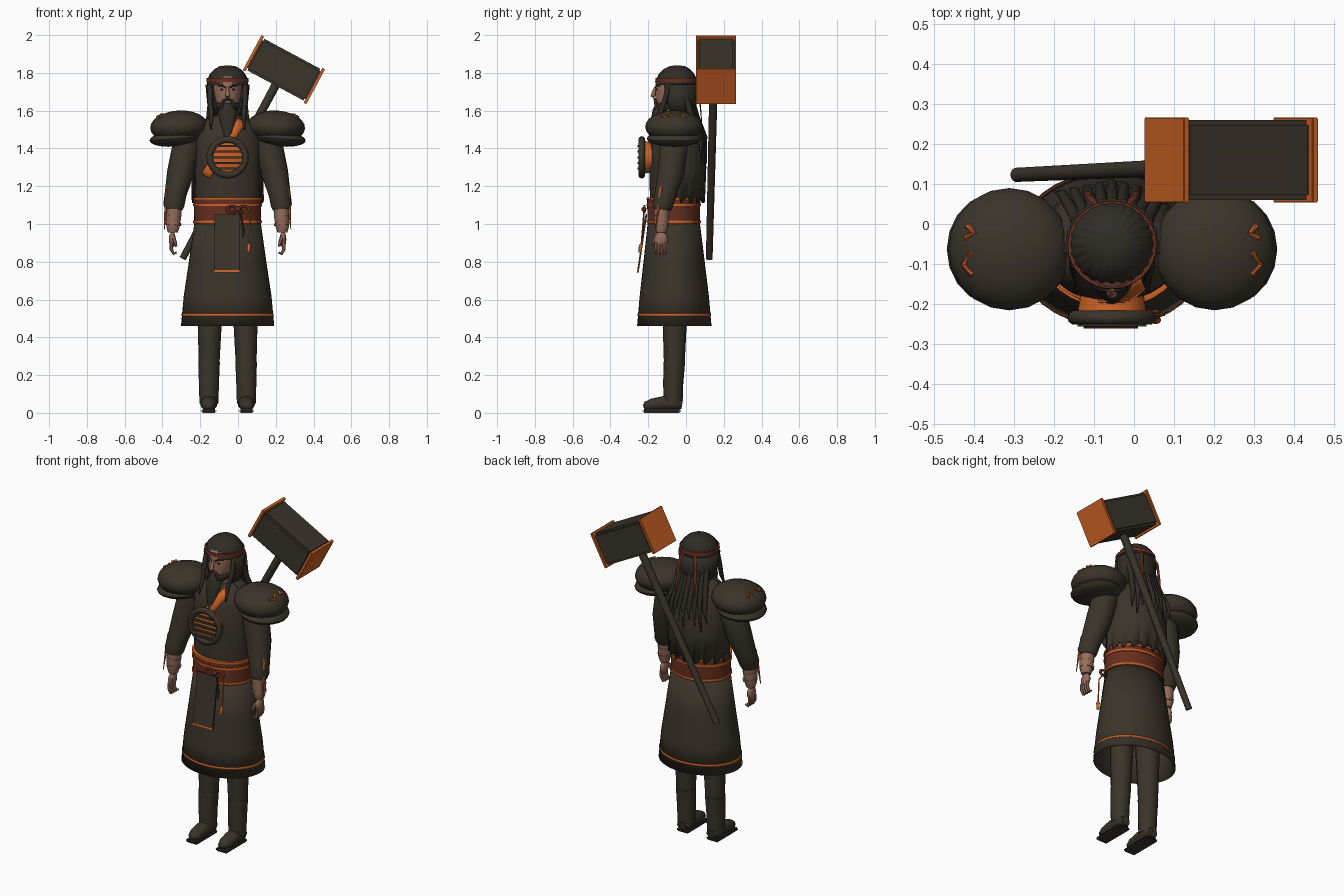
import bpy, bmesh, math
from mathutils import Vector, Euler

if "Cube" in bpy.data.objects:
    bpy.data.objects.remove(bpy.data.objects["Cube"])

CX, CY = -0.055, -0.065          # body axis


def material(name, rgb):
    m = bpy.data.materials.new(name)
    m.diffuse_color = (*rgb, 1)
    m.use_nodes = True
    m.node_tree.nodes["Principled BSDF"].inputs["Base Color"].default_value = m.diffuse_color
    return m


CLOTH = material("dark cloth", (0.042, 0.034, 0.023))
HAIR = material("dark hair", (0.030, 0.025, 0.019))
ORANGE = material("burnt orange", (0.60, 0.12, 0.018))
RED = material("red brown", (0.135, 0.028, 0.014))
SKIN = material("skin", (0.30, 0.15, 0.10))


def finish(name, bm, mat, angle=40, thick=0):
    bmesh.ops.recalc_face_normals(bm, faces=bm.faces)
    me = bpy.data.meshes.new(name)
    bm.to_mesh(me)
    bm.free()
    ob = bpy.data.objects.new(name, me)
    bpy.context.collection.objects.link(ob)
    me.materials.append(mat)
    bpy.ops.object.select_all(action='DESELECT')
    ob.select_set(True)
    bpy.context.view_layer.objects.active = ob
    bpy.ops.object.shade_smooth_by_angle(angle=math.radians(angle))
    if thick:
        mod = ob.modifiers.new("thickness", 'SOLIDIFY')
        mod.thickness = thick
    return ob


def skin_rings(bm, rings, closed=True, caps=True):
    vs = [[bm.verts.new(p) for p in r] for r in rings]
    n = len(vs[0])
    for a, b in zip(vs, vs[1:]):
        for i in range(n if closed else n - 1):
            j = (i + 1) % n
            bm.faces.new((a[i], a[j], b[j], b[i]))
    if caps and closed:
        bm.faces.new(vs[0])
        bm.faces.new(vs[-1])


def shell(name, rows, mat, n=32, arc=None, ripple=0, waves=0, caps=True, thick=0, jag=0):
    """Loft of level ellipses (z, cy, rx, ry), optionally only an arc of them."""
    a0, a1 = arc or (0, 360)
    m = n + 1 if arc else n
    rings = []
    for k, (z, cy, rx, ry) in enumerate(rows):
        ring = []
        for i in range(m):
            a = math.radians(a0 + (a1 - a0) * i / n)
            f = 1 + ripple * math.cos(waves * a)
            dz = jag * (i % 4) / 3 if k == 0 else 0
            ring.append((CX + rx * f * math.cos(a), cy + ry * f * math.sin(a), z + dz))
        rings.append(ring)
    bm = bmesh.new()
    skin_rings(bm, rings, not arc, caps)
    return finish(name, bm, mat, 40, thick)


def tube(name, pts, mat, n=10, flat=1.0):
    """Tapered tube through (x, y, z, radius) points; flat squeezes its depth."""
    P = [Vector(p[:3]) for p in pts]
    rings = []
    for i, p in enumerate(P):
        t = (P[min(i + 1, len(P) - 1)] - P[max(i - 1, 0)]).normalized()
        u = t.cross(Vector((0, 1, 0)) if abs(t.y) < 0.9 else Vector((0, 0, 1))).normalized()
        v = t.cross(u)
        r = pts[i][3]
        rings.append([p + r * (u * math.cos(a) + v * flat * math.sin(a))
                      for a in (2 * math.pi * k / n for k in range(n))])
    bm = bmesh.new()
    skin_rings(bm, rings)
    return finish(name, bm, mat, 50)


def box(name, loc, size, mat, rot=(0, 0, 0), bevel=0):
    bm = bmesh.new()
    bmesh.ops.create_cube(bm, size=1)
    bmesh.ops.scale(bm, vec=size, verts=bm.verts)
    if bevel:
        bmesh.ops.bevel(bm, geom=bm.edges[:], offset=bevel, segments=2, affect='EDGES')
    ob = finish(name, bm, mat, 30)
    ob.location, ob.rotation_euler = loc, rot
    return ob


def ball(name, loc, size, mat, rot=(0, 0, 0), u=20, v=12):
    bm = bmesh.new()
    bmesh.ops.create_uvsphere(bm, u_segments=u, v_segments=v, radius=1)
    bmesh.ops.scale(bm, vec=size, verts=bm.verts)
    ob = finish(name, bm, mat, 50)
    ob.location, ob.rotation_euler = loc, rot
    return ob


def ring(name, loc, R, r, mat, sx=1.0):
    """Torus facing the front."""
    pts = [[(sx * (R + r * math.cos(b)) * math.cos(a), r * math.sin(b), (R + r * math.cos(b)) * math.sin(a))
            for b in (2 * math.pi * j / 10 for j in range(10))]
           for a in (2 * math.pi * i / 32 for i in range(33))]
    bm = bmesh.new()
    skin_rings(bm, pts, True, False)
    bmesh.ops.remove_doubles(bm, verts=bm.verts, dist=1e-5)
    ob = finish(name, bm, mat, 60)
    ob.location = loc


# Robe: skirt, hem stripe, torso, belt
shell("skirt", [(0.46, -0.062, .247, .197), (0.62, -0.062, .232, .183), (0.8, -0.063, .205, .162),
                (1.04, CY, .171, .134)], CLOTH, 40, caps=False, thick=0.008)
shell("hem_stripe", [(0.513, -0.062, .2445, .1945), (0.525, -0.062, .2435, .1935)], ORANGE, 40, caps=False, thick=0.004)
TORSO = [(1.1, CY, .170, .125), (1.3, CY, .174, .130), (1.46, CY, .178, .125),
         (1.53, CY, .145, .100), (1.575, CY, .070, .065)]
shell("torso", TORSO, CLOTH)
shell("belt", [(1.0, CY, .178, .140), (1.07, CY, .177, .140), (1.14, CY, .181, .141)], RED)
for z in (1.012, 1.1, 1.135):
    shell("belt_stripe", [(z - .006, CY, .183, .145), (z + .006, CY, .183, .145)], ORANGE)
shell("back_cape", [(1.11, CY, .190, .165), (1.3, CY, .185, .172), (1.46, CY, .180, .165),
                    (1.54, CY, .145, .125), (1.585, CY, .07, .08)], CLOTH, 40, arc=(-5, 185),
      ripple=0.012, waves=26, thick=0.008, jag=0.04)


def front_y(x, z):
    for a, b in zip(TORSO, TORSO[1:]):
        if a[0] <= z <= b[0]:
            t = (z - a[0]) / (b[0] - a[0])
            rx, ry = (a[i] + t * (b[i] - a[i]) for i in (2, 3))
            return CY - ry * math.sqrt(max(0, 1 - ((x - CX) / rx) ** 2))
    return CY


# Diagonal lapel lying on the chest
bm = bmesh.new()
strip = []
for i in range(17):
    t = i / 16
    x, z = 0.022 - 0.195 * t, 1.55 - 0.295 * t
    row = [(x + w * .83, z - w * .55) for w in (-.026, 0, .026)]
    strip.append([(px, front_y(px, pz) - .008, pz) for px, pz in row])
skin_rings(bm, strip, False, False)
finish("lapel", bm, ORANGE, 40, 0.006)

# Chest medallion with bars
shell_y = -0.222
tube("medallion_face", [(CX, -.18, 1.353, .08), (CX, -.232, 1.353, .088), (CX, -.242, 1.353, .07)], ORANGE, 32)
ring("medallion_rim", (CX, -.234, 1.353), .094, .018, CLOTH)
for k in range(-2, 3):
    z = k * .03
    box("medallion_bar", (CX, -.247, 1.353 + z), (2 * math.sqrt(.086 ** 2 - z * z), .02, .011), CLOTH)

# Apron, bow and tassel on the belt
box("apron", (CX - .003, -.232, .9), (.135, .009, .31), CLOTH, (-.146, 0, 0))
box("apron_trim", (CX - .003, -.2545, .75), (.137, .011, .013), ORANGE, (-.146, 0, 0))
for s in (-1, 1):
    ring("bow_loop", (CX + .055 + s * .032, -.22, 1.078), .017, .006, RED, 1.5)
ball("bow_knot", (CX + .055, -.222, 1.078), (.014, .014, .014), RED)
tube("tassel_cord", [(.035, -.222, 1.07, .004), (.062, -.226, 1.03, .004), (.06, -.236, .9, .004)], ORANGE, 6)
tube("tassel", [(.06, -.236, .9, .004), (.058, -.24, .885, .01), (.055, -.243, .85, .008)], ORANGE, 8)
tube("bow_end", [(.01, -.222, 1.07, .005), (.03, -.228, .97, .006), (.028, -.234, .93, .004)], CLOTH, 6)

# Paired limbs and shoulder armour
for s in (-1, 1):
    def X(d):
        return CX + s * d
    tube("leg", [(X(.085), -.06, .85, .075), (X(.095), -.06, .46, .063), (X(.098), -.062, .26, .055)], CLOTH, 16)
    tube("boot_shaft", [(X(.098), -.062, .27, .057), (X(.099), -.068, .15, .053), (X(.099), -.068, .05, .05)], CLOTH, 16)
    tube("boot_foot", [(X(.099), -.02, .045, .03), (X(.099), -.05, .05, .046), (X(.099), -.12, .052, .044),
                       (X(.1), -.18, .042, .040), (X(.1), -.215, .036, .028), (X(.1), -.226, .034, .01)], CLOTH, 14, .85)
    box("boot_sole", (X(.1), -.128, .01), (.08, .205, .02), CLOTH, bevel=.008)

    tube("sleeve", [(X(.19), -.06, 1.5, .06), (X(.22), -.065, 1.4, .075), (X(.25), -.08, 1.27, .071),
                    (X(.275), -.108, 1.16, .058), (X(.285), -.125, 1.1, .056), (X(.286), -.128, 1.075, .046)], CLOTH, 18)
    tube("forearm", [(X(.283), -.126, 1.1, .041), (X(.287), -.13, 1.03, .040), (X(.29), -.13, .98, .034),
                     (X(.29), -.13, .955, .026)], SKIN, 14)
    for z in (1.045, 1.0):
        tube("wrist_wrap", [(X(.286), -.129, z + .006, .042), (X(.287), -.13, z - .006, .041)], SKIN, 14)
    ball("palm", (X(.293), -.132, .918), (.018, .036, .042), SKIN, u=12, v=8)
    for k in range(4):
        y = -.158 + k * .017
        tube("finger", [(X(.298), y, .9, .010), (X(.298), y - .002, .865, .009), (X(.285), y - .003, .842, .008),
                        (X(.270), y - .003, .85, .006)], SKIN, 6)
    tube("thumb", [(X(.288), -.155, .935, .010), (X(.278), -.172, .905, .009), (X(.272), -.172, .88, .006)], SKIN, 6)
    tube("sleeve_blade", [(X(.303), -.118, 1.24, .003), (X(.318), -.132, 1.18, .010), (X(.327), -.145, 1.09, .008),
                          (X(.335), -.162, .97, .002)], ORANGE, 6)

    ball("shoulder_dome", (X(.257), -.063, 1.515), (.153, .153, .086), CLOTH, (0, s * .06, 0), 20, 12)
    ball("shoulder_rim", (X(.277), -.063, 1.452), (.137, .145, .042), CLOTH, (0, s * .08, 0), 20, 10)
    for pts in (((.362, -.005), (.345, -.022), (.368, -.035)), ((.352, -.072), (.372, -.1), (.35, -.128))):
        line = []
        for d, y in pts:
            q = ((d - .257) / .153) ** 2 + ((y + .063) / .153) ** 2
            line.append((X(d), y, 1.512 + .086 * math.sqrt(max(0, 1 - q)), .008))
        tube("shoulder_chevron", line, ORANGE, 6)

    # Face details and hair on each side
    tube("eyebrow", [(X(.01), -.160, 1.722, .004), (X(.03), -.157, 1.733, .005), (X(.055), -.137, 1.73, .003)], HAIR, 6)
    ball("eye", (X(.029), -.1525, 1.712), (.012, .006, .005), HAIR, u=10, v=6)
    tube("moustache", [(X(.002), -.166, 1.662, .007), (X(.022), -.162, 1.653, .008), (X(.032), -.16, 1.62, .007),
                       (X(.034), -.172, 1.56, .003)], HAIR, 8)
    tube("side_lock", [(X(.09), -.085, 1.75, .016), (X(.094), -.11, 1.66, .014), (X(.085), -.14, 1.58, .012),
                       (X(.09), -.168, 1.5, .004)], HAIR, 8)
    tube("headband_tail", [(X(.035), .045, 1.755, .009), (X(.055), .068, 1.7, .010), (X(.06), .078, 1.6, .009),
                           (X(.065), .085, 1.52, .004)], RED, 6, .4)

# Head, beard and hair
shell("neck", [(1.5, -.06, .055, .055), (1.65, -.06, .05, .055)], SKIN, 16)
shell("head", [(1.595, -.105, .025, .035), (1.615, -.095, .05, .062), (1.66, -.08, .067, .082), (1.71, -.073, .075, .09),
               (1.77, -.07, .077, .09), (1.81, -.06, .05, .06)], SKIN, 24)
tube("nose", [(CX, -.160, 1.725, .007), (CX, -.172, 1.695, .010), (CX, -.174, 1.68, .014), (CX, -.166, 1.672, .008)], SKIN, 8)
shell("jaw_beard", [(1.585, -.11, .03, .04), (1.61, -.097, .055, .066), (1.64, -.087, .066, .078)], HAIR, 20, arc=(180, 360), thick=.008)
tube("beard", [(CX, -.15, 1.635, .022), (CX, -.152, 1.6, .05), (CX, -.165, 1.55, .042), (CX, -.185, 1.48, .022),
               (CX, -.2, 1.42, .003)], HAIR, 12, .5)
CAP = [(1.735, -.052, .107, .106), (1.765, -.05, .106, .105), (1.795, -.05, .092, .092),
       (1.82, -.048, .068, .068), (1.835, -.046, .042, .042), (1.838, -.046, .02, .02)]
shell("hair_cap", CAP, HAIR, 96, ripple=.018, waves=24)
shell("back_hair", [(1.58, -.035, .075, .07), (1.64, -.04, .097, .085), (1.74, -.05, .106, .104)], HAIR, 48,
      arc=(-35, 215), ripple=.015, waves=24, thick=.01)
shell("headband", [(1.752, -.052, .112, .111), (1.772, -.052, .111, .110)], RED, 32)
for k in range(-4, 5):
    d = k * .022
    tube("back_lock", [(CX + d, .03 - abs(d) * .3, 1.66, .016), (CX + d * 1.1, .055 - abs(d) * .3, 1.57, .016),
                       (CX + d * 1.4, .1 - abs(d) * .3, 1.46, .013),
                       (CX + d * 1.6, .107 - abs(d) * .3, 1.32 + .03 * (k % 3), .003)], HAIR, 8)

# War hammer slung behind the back
TILT = math.radians(28.2)
hub = Vector((.243, .16, 1.817))
rot = Euler((0, TILT, 0))
box("hammer_head", hub, (.36, .2, .19), CLOTH, rot, .012)
for s in (-1, 1):
    end = hub + rot.to_matrix() @ Vector((s * .183, 0, 0))
    box("hammer_plate", end, (.016, .212, .21), ORANGE, rot, .002)
down = Vector((-math.sin(TILT), 0, -math.cos(TILT)))
a, b = hub + down * .05, hub + down * 1.135
b.y, a.y = .123, .147
tube("hammer_handle", [(*a, .023), (*b, .018)], CLOTH, 14)
